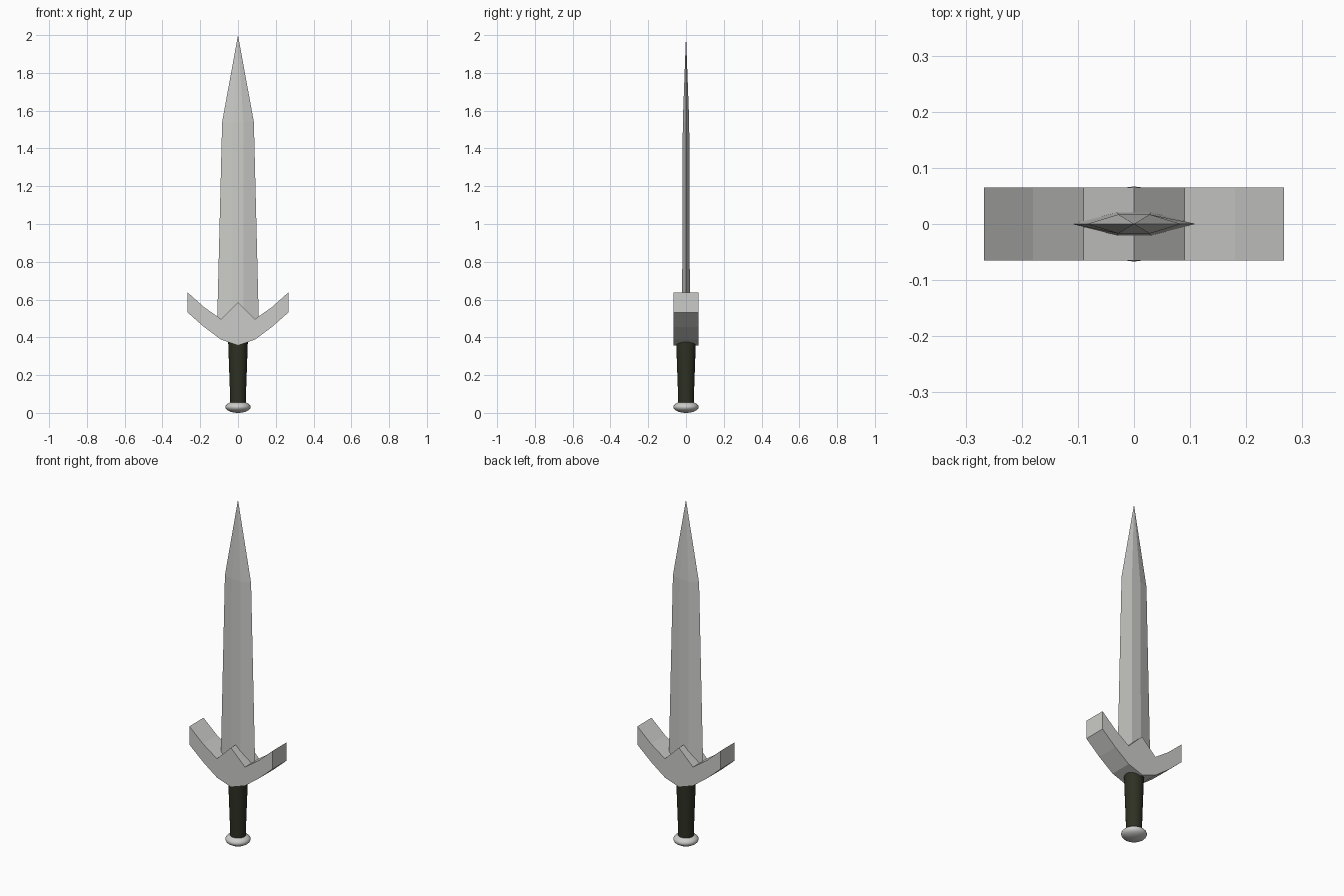
import bpy, bmesh, math

if "Cube" in bpy.data.objects:
    bpy.data.objects.remove(bpy.data.objects["Cube"])


def material(name, rgb):
    m = bpy.data.materials.new(name)
    m.diffuse_color = (*rgb, 1)
    m.use_nodes = True
    m.node_tree.nodes["Principled BSDF"].inputs["Base Color"].default_value = m.diffuse_color
    return m


steel = material("steel grey", (0.60, 0.60, 0.58))
leather = material("dark olive leather", (0.028, 0.03, 0.017))


def make(name, bm, mat, smooth=False):
    bmesh.ops.recalc_face_normals(bm, faces=bm.faces)
    me = bpy.data.meshes.new(name)
    bm.to_mesh(me)
    bm.free()
    me.materials.append(mat)
    ob = bpy.data.objects.new(name, me)
    bpy.context.collection.objects.link(ob)
    if smooth:
        bpy.context.view_layer.objects.active = ob
        ob.select_set(True)
        bpy.ops.object.shade_smooth_by_angle(angle=math.radians(50))
        ob.select_set(False)
    return ob


def lathe(name, profile, sides, mat):
    """Closed solid of revolution from (radius, z) pairs."""
    bm = bmesh.new()
    rings = [[bm.verts.new((r * math.cos(2 * math.pi * i / sides),
                            r * math.sin(2 * math.pi * i / sides), z))
              for i in range(sides)] for r, z in profile]
    for a, b in zip(rings, rings[1:]):
        for i in range(sides):
            j = (i + 1) % sides
            bm.faces.new((a[i], a[j], b[j], b[i]))
    bm.faces.new(rings[0])
    bm.faces.new(rings[-1])
    return make(name, bm, mat, True)


# Blade: tapering hexagonal section closed to a point
bm = bmesh.new()
rings = []
for z, edge, flat, thick in ((0.45, 0.111, 0.03, 0.021), (1.54, 0.084, 0.028, 0.017)):
    section = ((-edge, 0), (-flat, -thick), (flat, -thick),
               (edge, 0), (flat, thick), (-flat, thick))
    rings.append([bm.verts.new((x, y, z)) for x, y in section])
tip = bm.verts.new((0, 0, 2))
for i in range(6):
    j = (i + 1) % 6
    bm.faces.new((rings[0][i], rings[0][j], rings[1][j], rings[1][i]))
    bm.faces.new((rings[1][i], rings[1][j], tip))
bm.faces.new(rings[0])
make("blade", bm, steel)

# Guard: mirrored winged profile extruded through the depth
half = [(0.09, 0.497), (0.18, 0.56), (0.267, 0.638),
        (0.267, 0.532), (0.18, 0.455), (0.09, 0.388)]
outline = [(0, 0.585)] + half + [(0, 0.357)] + [(-x, z) for x, z in reversed(half)]
bm = bmesh.new()
face = bm.faces.new([bm.verts.new((x, -0.065, z)) for x, z in outline])
ext = bmesh.ops.extrude_face_region(bm, geom=[face])
bmesh.ops.translate(bm, vec=(0, 0.13, 0),
                    verts=[v for v in ext["geom"] if isinstance(v, bmesh.types.BMVert)])
make("guard", bm, steel)

# Grip: slightly tapered cylinder
lathe("grip", [(0.042, 0.045), (0.043, 0.12), (0.052, 0.375)], 24, leather)

# Pommel: flattened ball
lathe("pommel", [(max(0.067 * math.sin(t), 0.002), 0.031 - 0.031 * math.cos(t))
                 for t in (math.pi * k / 12 for k in range(13))], 24, steel)
